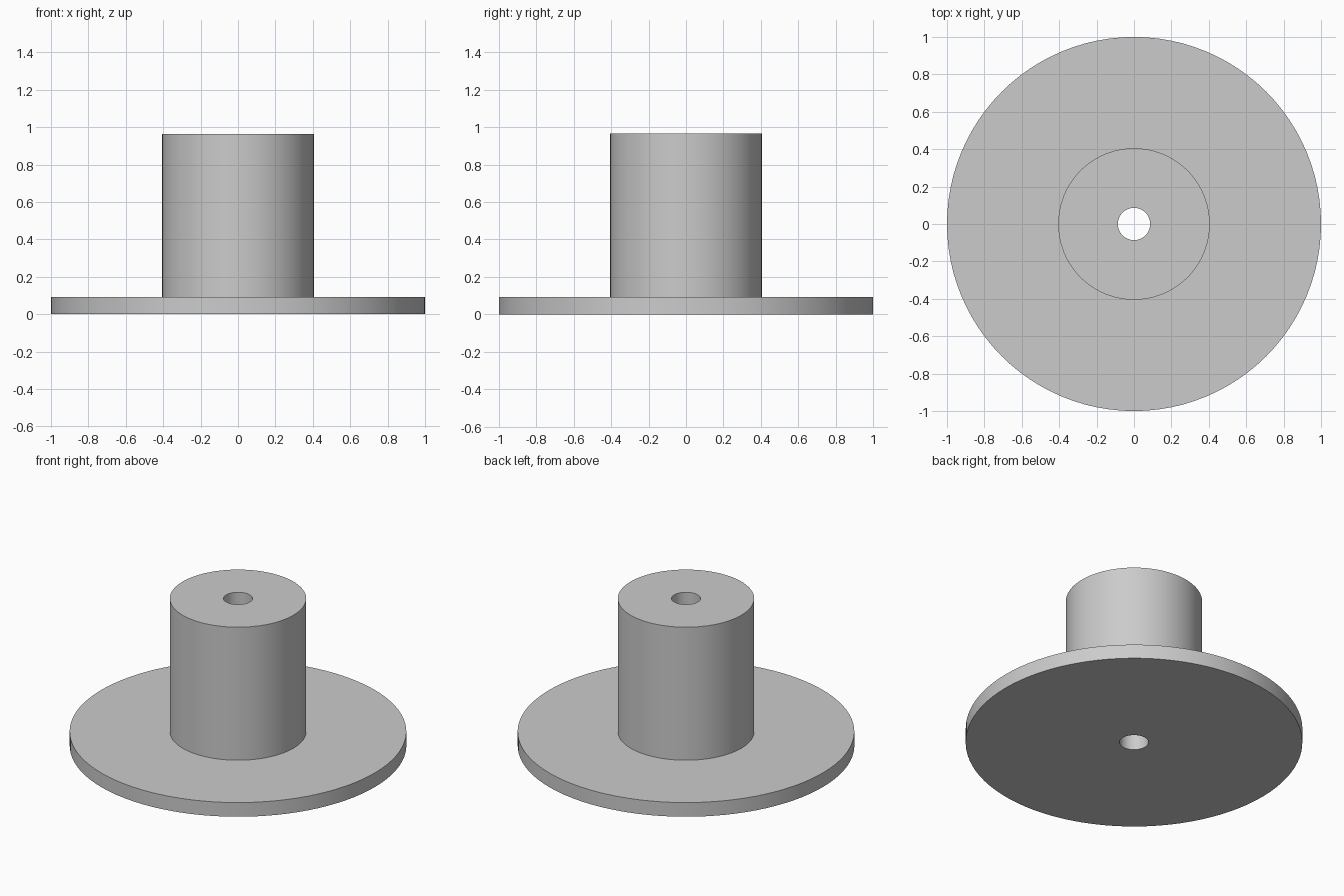
import bpy
import bmesh
import math

cube = bpy.data.objects.get("Cube")
if cube:
    bpy.data.objects.remove(cube, do_unlink=True)

FLANGE_RADIUS, FLANGE_TOP = 1.0, 0.093
HUB_RADIUS, HUB_TOP = 0.405, 0.965
BORE_RADIUS = 0.086
SEGMENTS = 96

# Plain grey material
grey = bpy.data.materials.new("light grey")
grey.use_nodes = True
colour = (0.6, 0.6, 0.6, 1)
grey.diffuse_color = colour
grey.node_tree.nodes["Principled BSDF"].inputs["Base Color"].default_value = colour

# Closed cross-section: bore, underside, flange rim, hub wall, hub top
profile = [
    (BORE_RADIUS, 0),
    (FLANGE_RADIUS, 0),
    (FLANGE_RADIUS, FLANGE_TOP),
    (HUB_RADIUS, FLANGE_TOP),
    (HUB_RADIUS, HUB_TOP),
    (BORE_RADIUS, HUB_TOP),
]

# Turn the cross-section around the vertical axis
bm = bmesh.new()
verts = [bm.verts.new((r, 0, z)) for r, z in profile]
edges = [bm.edges.new((v, verts[(i + 1) % len(verts)])) for i, v in enumerate(verts)]
bmesh.ops.spin(bm, geom=verts + edges, cent=(0, 0, 0), axis=(0, 0, 1),
               angle=math.tau, steps=SEGMENTS, use_merge=True)
bmesh.ops.remove_doubles(bm, verts=bm.verts[:], dist=0.0001)
bmesh.ops.recalc_face_normals(bm, faces=bm.faces[:])
mesh = bpy.data.meshes.new("flanged_hub")
bm.to_mesh(mesh)
bm.free()
mesh.materials.append(grey)

hub = bpy.data.objects.new("flanged_hub", mesh)
bpy.context.collection.objects.link(hub)

# Smooth round walls with sharp rims
bpy.ops.object.select_all(action="DESELECT")
hub.select_set(True)
bpy.context.view_layer.objects.active = hub
bpy.ops.object.shade_smooth_by_angle(angle=math.radians(30))
